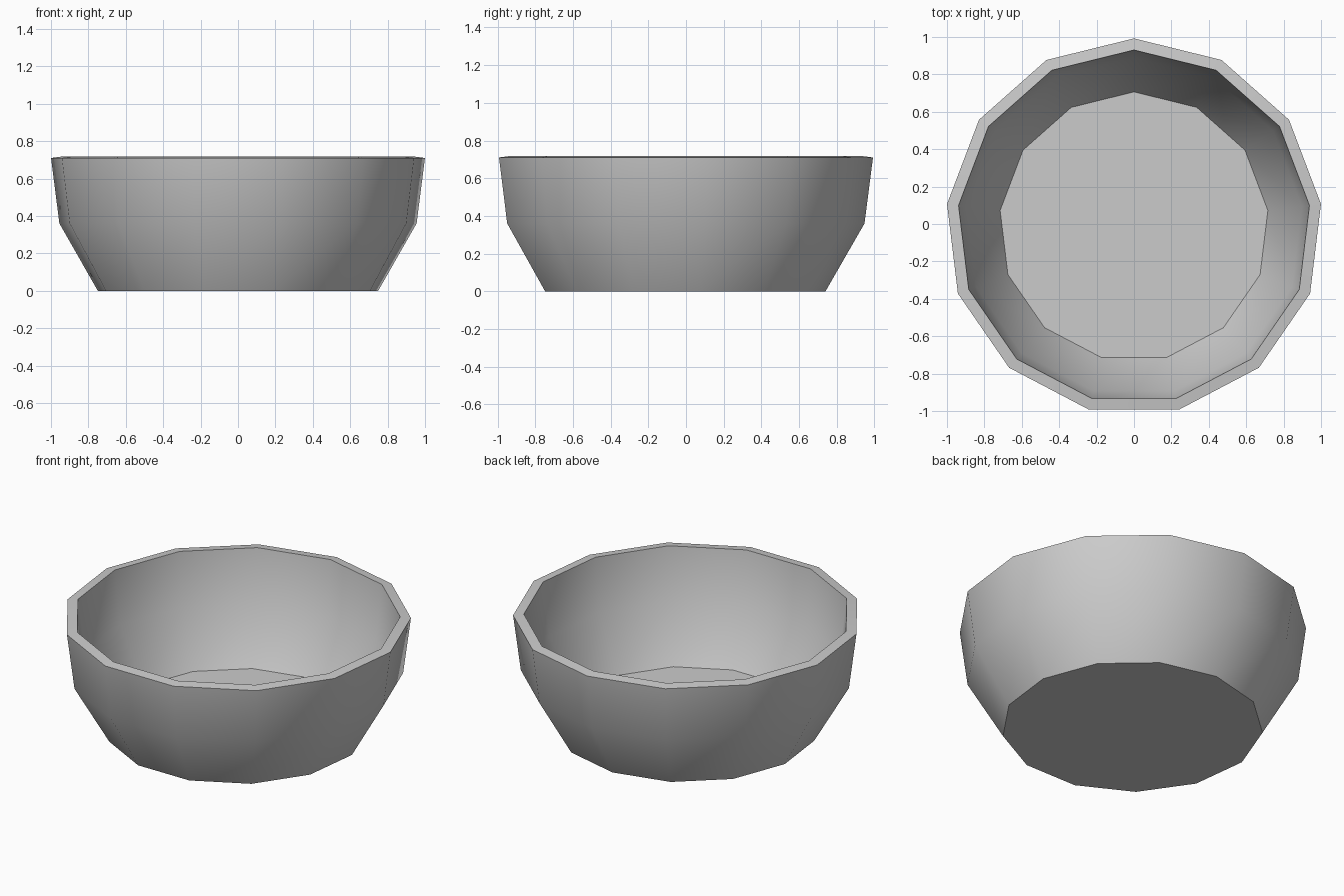
import bpy, bmesh, math

if "Cube" in bpy.data.objects:
    bpy.data.objects.remove(bpy.data.objects["Cube"])

SIDES = 13
CENTRE_Y = -0.0147  # an odd-sided ring is centred by its bounds

# Closed wall profile (radius, z): outer base, outer wall, rim, inner wall, inner floor
PROFILE = [(0.755, 0.0), (0.962, 0.36), (1.007, 0.71),
           (0.945, 0.718), (0.904, 0.38), (0.721, 0.051)]

bm = bmesh.new()

# One ring of vertices per profile point
rings = []
for r, z in PROFILE:
    ring = []
    for i in range(SIDES):
        a = math.pi / 2 + 2 * math.pi * i / SIDES
        ring.append(bm.verts.new((r * math.cos(a), r * math.sin(a) + CENTRE_Y, z)))
    rings.append(ring)

# Walls and rim
for low, high in zip(rings, rings[1:]):
    for i in range(SIDES):
        j = (i + 1) % SIDES
        bm.faces.new((low[i], low[j], high[j], high[i]))

# Underside and inner floor
bm.faces.new(rings[0][::-1])
bm.faces.new(rings[-1])
bmesh.ops.recalc_face_normals(bm, faces=bm.faces)

mesh = bpy.data.meshes.new("bowl")
bm.to_mesh(mesh)
bm.free()
bowl = bpy.data.objects.new("bowl", mesh)
bpy.context.collection.objects.link(bowl)

# Smooth walls, sharp rim and floor edges
bpy.context.view_layer.objects.active = bowl
bowl.select_set(True)
bpy.ops.object.shade_smooth_by_angle(angle=math.radians(40))
